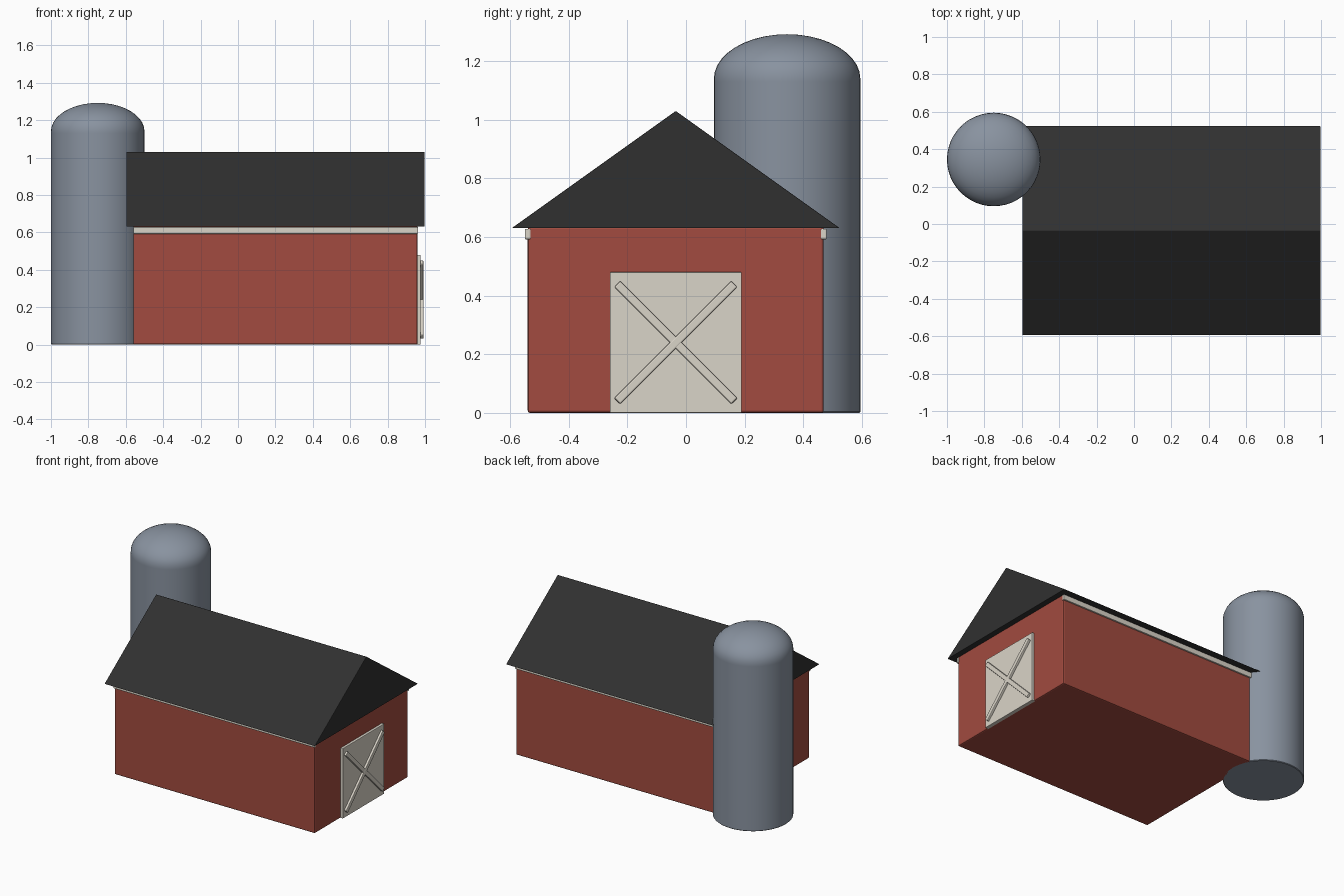
import bpy, bmesh, math

if "Cube" in bpy.data.objects:
    bpy.data.objects.remove(bpy.data.objects["Cube"])

def material(name, rgb):
    m = bpy.data.materials.new(name)
    m.diffuse_color = (*rgb, 1)
    m.use_nodes = True
    m.node_tree.nodes["Principled BSDF"].inputs["Base Color"].default_value = m.diffuse_color
    return m

RED = material("barn red", (0.36, 0.07, 0.05))
BLACK = material("roof charcoal", (0.03, 0.03, 0.03))
GREY = material("silo grey", (0.25, 0.29, 0.35))
CREAM = material("trim cream", (0.70, 0.66, 0.58))
CY = -0.035  # barn centre line

def make(name, verts, faces, mat, bevel=0.0):
    me = bpy.data.meshes.new(name)
    me.from_pydata(verts, [], faces)
    bm = bmesh.new()
    bm.from_mesh(me)
    bmesh.ops.recalc_face_normals(bm, faces=bm.faces)
    bm.to_mesh(me)
    bm.free()
    me.materials.append(mat)
    ob = bpy.data.objects.new(name, me)
    bpy.context.collection.objects.link(ob)
    bpy.context.view_layer.objects.active = ob
    bpy.ops.object.select_all(action='DESELECT')
    ob.select_set(True)
    if bevel:
        b = ob.modifiers.new("bevel", 'BEVEL')
        b.width, b.segments = bevel, 2
        b.limit_method = 'ANGLE'
    else:
        bpy.ops.object.shade_smooth_by_angle(angle=math.radians(40))
    return ob

def prism(name, profile, x0, x1, mat, bevel=0.0):
    """Extrude a (y, z) profile along x."""
    n = len(profile)
    verts = [(x, y, z) for x in (x0, x1) for y, z in profile]
    faces = [tuple(range(n)), tuple(range(n, 2 * n))]
    faces += [(i, (i + 1) % n, n + (i + 1) % n, n + i) for i in range(n)]
    return make(name, verts, faces, mat, bevel)

def box(name, x, y, z, mat, bevel=0.0):
    return prism(name, [(y[0], z[0]), (y[1], z[0]), (y[1], z[1]), (y[0], z[1])], *x, mat, bevel)

# Barn walls and solid gabled roof
box("barn_walls", (-0.56, 0.96), (CY - 0.505, CY + 0.505), (0, 0.635), RED, 0.008)
prism("roof", [(CY - 0.56, 0.63), (CY + 0.56, 0.63), (CY, 1.03)], -0.597, 0.998, BLACK, 0.003)

# Eave trim on both long sides
for side, label in ((-1, "front"), (1, "back")):
    ys = sorted((CY + side * 0.495, CY + side * 0.515))
    box(f"eave_trim_{label}", (-0.56, 0.963), ys, (0.592, 0.628), CREAM, 0.004)

# Door slab and crossed braces
box("barn_door", (0.95, 0.977), (CY - 0.225, CY + 0.225), (0, 0.48), CREAM, 0.003)
for s, label in ((1, "rising"), (-1, "falling")):
    h, w = 0.2, 0.0105
    prof = [(CY + s * dy, 0.24 + dz) for dy, dz in
            ((-h - w, -h + w), (-h + w, -h - w), (h + w, h - w), (h - w, h + w))]
    prism(f"door_brace_{label}", prof, 0.965, 0.992 - (0.001 if s < 0 else 0), CREAM, 0.005)

# Silo: lathed wall with rounded dome
R, N = 0.25, 48
rings = [(R - 0.004, 0), (R, 0.004), (R, 1.13)]
rings += [(R * math.cos(a), 1.14 + 0.152 * math.sin(a))
          for a in (math.pi / 2 * i / 10 for i in range(10))]
verts = [(-0.75 + r * math.cos(2 * math.pi * j / N), 0.345 + r * math.sin(2 * math.pi * j / N), z)
         for r, z in rings for j in range(N)]
top = len(verts)
verts.append((-0.75, 0.345, 1.292))
faces = [tuple(range(N))]
for i in range(len(rings) - 1):
    faces += [(i * N + j, i * N + (j + 1) % N, (i + 1) * N + (j + 1) % N, (i + 1) * N + j)
              for j in range(N)]
faces += [(top - N + j, top - N + (j + 1) % N, top) for j in range(N)]
make("silo", verts, faces, GREY)
